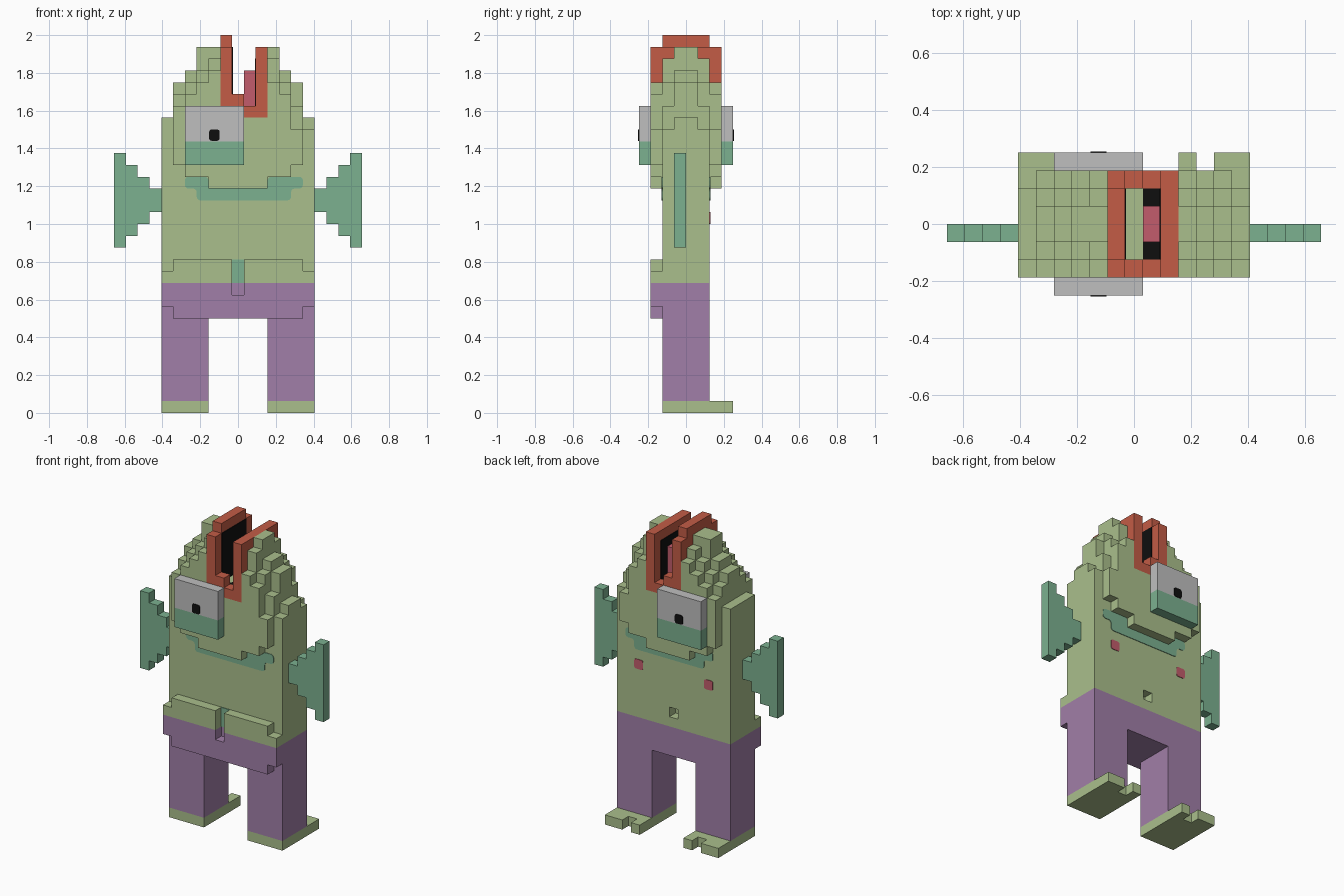
import bpy, bmesh
from mathutils import Vector

if "Cube" in bpy.data.objects:
    bpy.data.objects.remove(bpy.data.objects["Cube"])

U = 1 / 16        # one block
MID = 6.5         # the body is 13 columns wide, counted from 0
PLATE = 0.06      # thickness of painted details, in blocks


def material(name, rgb):
    lin = [(c / 255 / 12.92) if c < 11 else ((c / 255 + 0.055) / 1.055) ** 2.4 for c in rgb]
    m = bpy.data.materials.new(name)
    m.use_nodes = True
    m.diffuse_color = (*lin, 1)
    m.node_tree.nodes["Principled BSDF"].inputs["Base Color"].default_value = (*lin, 1)
    return m


GREEN = material("skin green", (170, 191, 140))
TEAL = material("teal", (124, 177, 144))
PURPLE = material("trouser purple", (161, 127, 168))
RED = material("lip red", (195, 92, 70))
PINK = material("tongue pink", (194, 92, 108))
BLACK = material("black", (15, 15, 15))
WHITE = material("eye white", (191, 191, 191))


def finish(bm, name, mat):
    bmesh.ops.recalc_face_normals(bm, faces=bm.faces[:])
    me = bpy.data.meshes.new(name)
    bm.to_mesh(me)
    bm.free()
    me.materials.append(mat)
    ob = bpy.data.objects.new(name, me)
    bpy.context.collection.objects.link(ob)
    return ob


def slab(name, mat, cols, y0, y1, rounding=0):
    """Stepped outline from (first column, end column, bottom, top) runs, extruded in y."""
    pts = []
    for a, b, lo, hi in cols:
        pts += [(a, hi), (b, hi)]
    for a, b, lo, hi in reversed(cols):
        pts += [(b, lo), (a, lo)]
    clean = [p for i, p in enumerate(pts) if p != pts[i - 1]]
    bm = bmesh.new()
    vs = [bm.verts.new(((x - MID) * U, y0 * U, z * U)) for x, z in clean]
    face = bm.faces.new(vs)
    if rounding:
        bmesh.ops.bevel(bm, geom=vs, offset=rounding * U, segments=3,
                        profile=0.5, affect='VERTICES')
        face = bm.faces[:][0]
    ext = bmesh.ops.extrude_face_region(bm, geom=[face])["geom"]
    bmesh.ops.translate(bm, vec=(0, (y1 - y0) * U, 0),
                        verts=[g for g in ext if isinstance(g, bmesh.types.BMVert)])
    if not any(f.normal.y and abs(f.calc_center_median().y - y0 * U) < 1e-6 for f in bm.faces):
        bmesh.ops.holes_fill(bm, edges=[e for e in bm.edges if e.is_boundary])
    return finish(bm, name, mat)


def box(name, mat, x0, x1, y0, y1, z0, z1):
    return slab(name, mat, [(x0, x1, z0, z1)], y0, y1)


# Torso, with a one-block navel pressed into the belly
bm = bmesh.new()
bmesh.ops.create_cube(bm, size=1)
for v in bm.verts:
    v.co = Vector((v.co.x * 13, v.co.y * 4, 17 + v.co.z * 12)) * U
for co, no in (((-.5, 0, 0), (1, 0, 0)), ((.5, 0, 0), (1, 0, 0)),
               ((0, 0, 12), (0, 0, 1)), ((0, 0, 13), (0, 0, 1))):
    bmesh.ops.bisect_plane(bm, geom=bm.verts[:] + bm.edges[:] + bm.faces[:],
                           plane_co=Vector(co) * U, plane_no=no)
target = Vector((0, 2, 12.5)) * U
navel = min(bm.faces, key=lambda f: (f.calc_center_median() - target).length)
ext = bmesh.ops.extrude_discrete_faces(bm, faces=[navel])["faces"]
bmesh.ops.translate(bm, vec=(0, -U, 0), verts=list(ext[0].verts))
finish(bm, "torso", GREEN)

# Head: three nested stepped layers, thinner ones rising higher
CORE = [25, 28, 29, 31, 31, 26, 25, 25, 25, 31, 29, 28, 25]
MIDDLE = [25, 27, 28, 29, 30, 26, 25, 25, 25, 30, 28, 26, 24]
FACE_TOP = [26, 27, 28, 29, 26, 26, 25, 25, 28, 27, 24]
FACE_LOW = [21, 20, 20, 19, 19, 19, 19, 19, 20, 20, 21]
slab("head_core", GREEN, [(i, i + 1, 23, t) for i, t in enumerate(CORE)], -1, 1)
slab("head_middle", GREEN, [(i, i + 1, 23, t) for i, t in enumerate(MIDDLE)], -2, 2)
slab("head_face", GREEN, [(i + 1, i + 2, FACE_LOW[i], FACE_TOP[i]) for i in range(11)], -3, 3)

# Open mouth on top of the head
box("tall_lip", RED, 5, 6, -3, 3, 26, 31)
box("tall_lip_ridge", RED, 5, 6, -2, 2, 31, 32)
box("short_lip", RED, 8, 9, -3, 3, 25, 31)
box("throat", BLACK, 6, 8, -2, 2, 25, 26)
box("tall_lip_lining", BLACK, 6, 6 + PLATE, -2, 2, 26, 31)
box("short_lip_lining", BLACK, 8 - PLATE, 8, -2, 2, 26, 30)
box("tongue", PINK, 7, 8, -1, 1, 26, 29)

# Details found on both faces of the head
for side, tag in ((-1, "front"), (1, "back")):
    slab("lip_corner_" + tag, RED, [(6, 7, 26, 27), (7, 8, 25, 26)], 2 * side, 3 * side)
    box("eye_" + tag, WHITE, 2, 7, 3 * side, 4 * side, 23, 26)
    box("eyelid_" + tag, TEAL, 2, 7, 3 * side, 4 * side, 21, 23)
    slab("pupil_" + tag, BLACK, [(4.05, 4.95, 23.05, 24)],
         4 * side, (4 + PLATE) * side, 0.2)
    slab("smile_" + tag, TEAL,
         [(2, 3, 19, 20), (3, 4, 18, 20), (4, 9, 18, 19), (9, 11, 18, 20), (11, 12, 19, 20)],
         2 * side, (2 + PLATE) * side, 0.3)

# Chest spots
for col in (2, 10):
    slab("chest_spot", PINK, [(col, col + 1, 16, 17)], 2, 2 + PLATE, 0.2)

# Fin arms widening outward
FIN = [(17, 19), (16, 20), (15, 21), (14, 22)]
right = [(-1 - i, -i, lo, hi) for i, (lo, hi) in enumerate(FIN)][::-1]
left = [(13 + i, 14 + i, lo, hi) for i, (lo, hi) in enumerate(FIN)]
slab("right_fin", TEAL, right, -1, 0)
slab("left_fin", TEAL, left, -1, 0)

# Hips and the rounded seat with its crease
box("hips", PURPLE, 0, 13, -2, 2, 8, 11)
slab("seat_trousers", PURPLE,
     [(0, 1, 9, 11), (1, 6, 8, 11), (6, 7, 8, 10), (7, 12, 8, 11), (12, 13, 9, 11)], -3, -2)
slab("right_seat", GREEN, [(0, 1, 11, 12), (1, 6, 11, 13)], -3, -2)
slab("left_seat", GREEN, [(7, 12, 11, 13), (12, 13, 11, 12)], -3, -2)
box("seat_crease", TEAL, 6, 7, -2 - PLATE, -2, 11, 13)

# Legs and feet, two toes on each
for tag, x, outer, inner in (("right", 0, (0, 2), (3, 4)), ("left", 9, (11, 13), (9, 10))):
    box(tag + "_leg", PURPLE, x, x + 4, -2, 2, 1, 8)
    box(tag + "_foot", GREEN, x, x + 4, -2, 3, 0, 1)
    box(tag + "_outer_toe", GREEN, *outer, 3, 4, 0, 1)
    box(tag + "_inner_toe", GREEN, *inner, 3, 4, 0, 1)
